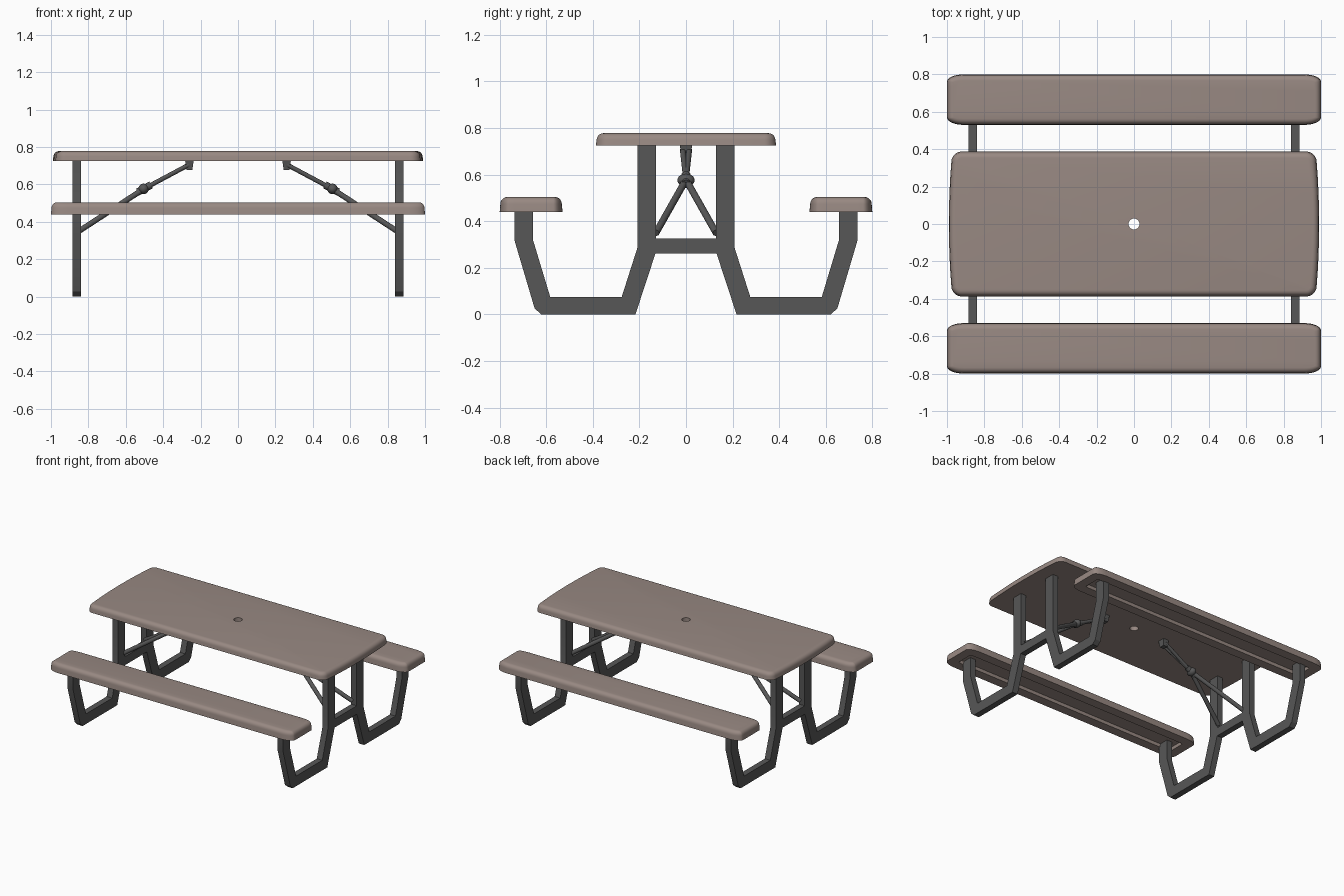
import bpy, bmesh, math
from mathutils import Vector

if "Cube" in bpy.data.objects:
    bpy.data.objects.remove(bpy.data.objects["Cube"])


def material(name, rgb):
    m = bpy.data.materials.new(name)
    m.use_nodes = True
    m.diffuse_color = (*rgb, 1)
    bsdf = next(n for n in m.node_tree.nodes if n.type == 'BSDF_PRINCIPLED')
    bsdf.inputs["Base Color"].default_value = (*rgb, 1)
    bsdf.inputs["Roughness"].default_value = 0.7
    return m


BROWN = material("brown_plastic", (0.315, 0.25, 0.225))
GREY = material("dark_grey_metal", (0.095, 0.095, 0.095))


def finish(bm, name, mat, angle=35):
    bmesh.ops.recalc_face_normals(bm, faces=bm.faces)
    mesh = bpy.data.meshes.new(name)
    bm.to_mesh(mesh)
    bm.free()
    mesh.materials.append(mat)
    ob = bpy.data.objects.new(name, mesh)
    bpy.context.collection.objects.link(ob)
    bpy.ops.object.select_all(action='DESELECT')
    ob.select_set(True)
    bpy.context.view_layer.objects.active = ob
    bpy.ops.object.shade_smooth_by_angle(angle=math.radians(angle))
    return ob


def mirror_x(ob):
    ob.modifiers.new("Mirror", 'MIRROR').use_axis[0] = True


def outline(hx, hy, rx, ry, bow):
    # Rounded rectangle with elliptical corners and bowed ends
    pts = []
    for k, (sx, sy) in enumerate([(1, 1), (-1, 1), (-1, -1), (1, -1)]):
        for i in range(9):
            a = math.radians(90 * k + 90 * i / 8)
            pts.append((sx * (hx - rx) + rx * math.cos(a),
                        sy * (hy - ry) + ry * math.sin(a)))
        if k % 2 == 1:
            for i in range(1, 8):
                pts.append((sx * hx, sy * (hy - ry) * (1 - i / 4)))
    return [(x - math.copysign(bow, x) * (y / hy) ** 2 * (abs(x) > hx / 2), y)
            for x, y in pts]


def slab(name, hx, hy, rx, ry, bow, cy, rings):
    # Loft the outline through (inset, height) rings and close both ends
    bm = bmesh.new()
    loops = []
    for inset, z in rings:
        pts = outline(hx - inset, hy - inset, max(rx - inset, 0.01),
                      max(ry - inset, 0.01), bow)
        loops.append([bm.verts.new((x, y + cy, z)) for x, y in pts])
    n = len(loops[0])
    for a, b in zip(loops, loops[1:]):
        for i in range(n):
            j = (i + 1) % n
            bm.faces.new((a[i], a[j], b[j], b[i]))
    bm.faces.new(loops[0])
    bm.faces.new(loops[-1])
    return finish(bm, name, BROWN)


def rounded_top(z0, z1, r):
    # Side wall with a slight draft, then a quarter-round top edge
    arc = [(0.003 + r * (1 - math.cos(t)), z1 - r + r * math.sin(t))
           for t in (math.pi / 2 * i / 5 for i in range(6))]
    return [(0, z0)] + arc


# Table top with umbrella hole
top = slab("table_top", 0.99, 0.387, 0.05, 0.05, 0.018, 0,
           rounded_top(0.726, 0.778, 0.03))
bpy.ops.mesh.primitive_cylinder_add(vertices=24, radius=0.029, depth=0.3,
                                    location=(0, 0, 0.75))
cutter = bpy.context.object
cutter.name = "hole_cutter"
cutter.hide_render = True
cutter.data.materials.append(BROWN)
cut = top.modifiers.new("Hole", 'BOOLEAN')
cut.operation = 'DIFFERENCE'
cut.solver = 'EXACT'
cut.object = cutter
bpy.context.view_layer.objects.active = top
bpy.ops.object.modifier_apply(modifier=cut.name)
bpy.data.objects.remove(cutter)

# Benches with a wide rim and a recess underneath
for side, s in (("front", -1), ("back", 1)):
    slab(side + "_bench", 1.0, 0.135, 0.09, 0.04, 0, s * 0.665,
         [(0.075, 0.462), (0.07, 0.44)] + rounded_top(0.44, 0.504, 0.03))

# Leg frames: half contour from the feet up, mirrored across the middle
outer = [(0.131, 0.262), (0.217, 0), (0.622, 0), (0.65, 0.026), (0.737, 0.32),
         (0.737, 0.475), (0.657, 0.475), (0.657, 0.32), (0.583, 0.075),
         (0.276, 0.075), (0.208, 0.288), (0.208, 0.735), (0.128, 0.735),
         (0.128, 0.325)]
contour = outer + [(-y, z) for y, z in reversed(outer)]
bm = bmesh.new()
face = bm.faces.new([bm.verts.new((0.84, y, z)) for y, z in contour])
ext = bmesh.ops.extrude_face_region(bm, geom=[face])
bmesh.ops.translate(bm, vec=(0.045, 0, 0),
                    verts=[v for v in ext["geom"] if isinstance(v, bmesh.types.BMVert)])
mirror_x(finish(bm, "leg_frame", GREY, angle=20))


def rod(name, a, b, r):
    a, b = Vector(a), Vector(b)
    bm = bmesh.new()
    bmesh.ops.create_cone(bm, cap_ends=True, segments=16, radius1=r, radius2=r,
                          depth=(b - a).length)
    rot = (b - a).to_track_quat('Z', 'Y').to_matrix()
    bmesh.ops.rotate(bm, matrix=rot, verts=bm.verts)
    bmesh.ops.translate(bm, vec=(a + b) / 2, verts=bm.verts)
    mirror_x(finish(bm, name, GREY))


# Folding braces: two struts per frame meet at a joint, two arms rise to the top
joint = (0.5, 0, 0.578)
for side, s in (("front", -1), ("back", 1)):
    rod(side + "_strut", (0.85, s * 0.129, 0.35), joint, 0.015)
    rod(side + "_upper_arm", joint, (0.262, s * 0.014, 0.705), 0.012)
rod("joint_sleeve", (0.535, 0, 0.559), (0.465, 0, 0.597), 0.02)

bm = bmesh.new()
bmesh.ops.create_uvsphere(bm, u_segments=20, v_segments=12, radius=1)
bmesh.ops.scale(bm, vec=(0.028, 0.037, 0.028), verts=bm.verts)
bmesh.ops.translate(bm, vec=(0.505, 0, 0.576), verts=bm.verts)
mirror_x(finish(bm, "joint_knuckle", GREY))

# Hinge brackets under the table top, tapered toward the bottom
bm = bmesh.new()
bmesh.ops.create_cube(bm, size=1)
bmesh.ops.scale(bm, vec=(0.046, 0.054, 0.05), verts=bm.verts)
for v in bm.verts:
    if v.co.z < 0:
        v.co.x *= 0.7
        v.co.y *= 0.7
bmesh.ops.translate(bm, vec=(0.26, 0, 0.703), verts=bm.verts)
mirror_x(finish(bm, "hinge_bracket", GREY))
